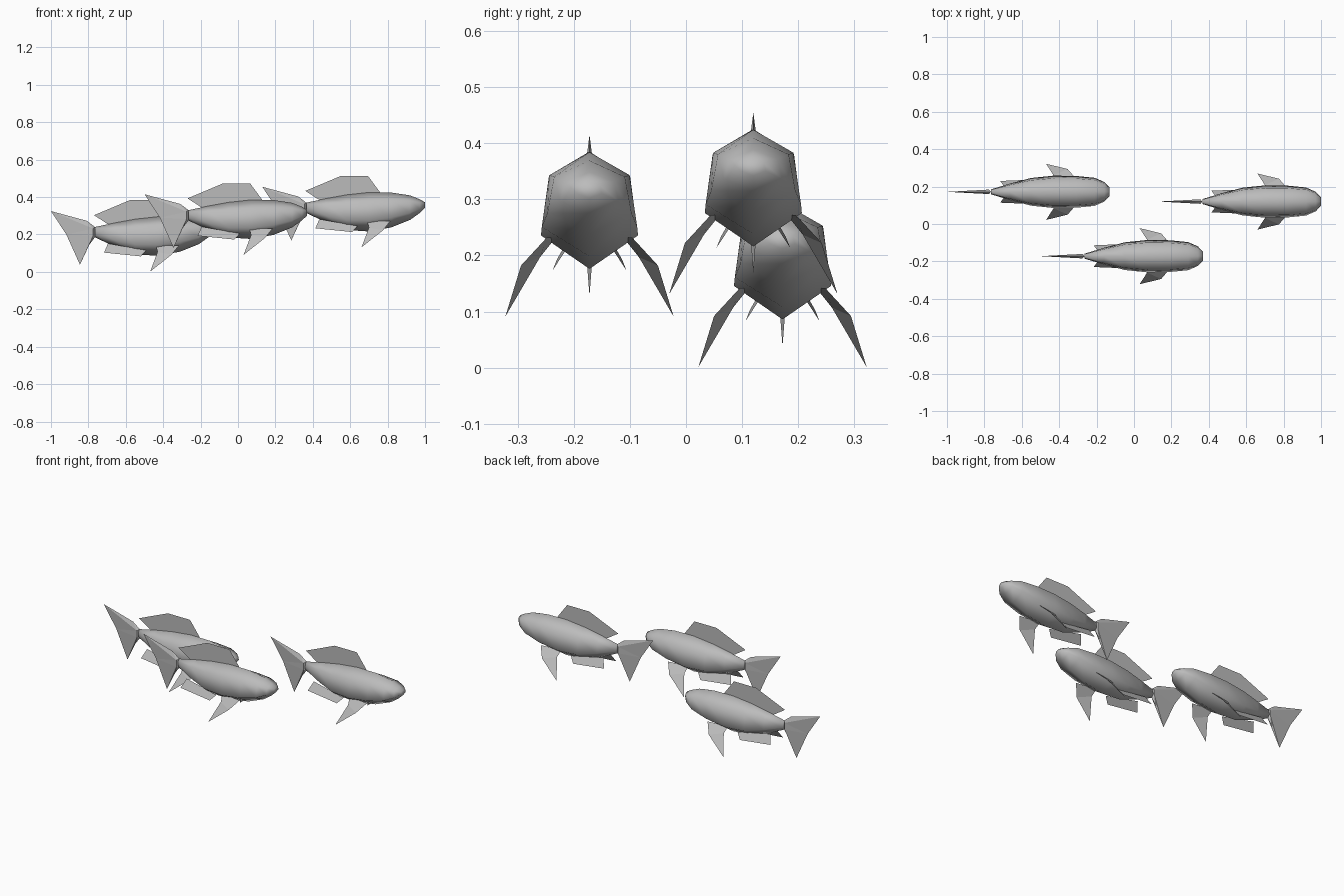
import bpy, bmesh

if "Cube" in bpy.data.objects:
    bpy.data.objects.remove(bpy.data.objects["Cube"])

grey = bpy.data.materials.new("plain_grey")
grey.diffuse_color = (0.5, 0.5, 0.5, 1)
grey.use_nodes = True
grey.node_tree.nodes["Principled BSDF"].inputs["Base Color"].default_value = grey.diffuse_color


def make(name, verts, faces, offset, smooth=False):
    mesh = bpy.data.meshes.new(name)
    mesh.from_pydata(verts, [], faces)
    bm = bmesh.new()
    bm.from_mesh(mesh)
    bmesh.ops.recalc_face_normals(bm, faces=bm.faces)
    for f in bm.faces:
        f.smooth = smooth
    bm.to_mesh(mesh)
    bm.free()
    mesh.materials.append(grey)
    obj = bpy.data.objects.new(name, mesh)
    obj.location = offset
    bpy.context.collection.objects.link(obj)
    return obj


# Body sections from nose to tail stem: x, top z, bottom z, half width
SECTIONS = [
    (1.0, 0.372, 0.342, 0.022), (0.972, 0.388, 0.315, 0.052),
    (0.92, 0.409, 0.278, 0.075), (0.82, 0.424, 0.238, 0.085),
    (0.70, 0.425, 0.216, 0.0865), (0.58, 0.412, 0.224, 0.074),
    (0.47, 0.392, 0.265, 0.045), (0.365, 0.370, 0.315, 0.013),
]


def body(offset):
    verts, faces = [], []
    for x, top, bottom, w in SECTIONS:
        h = top - bottom
        hi, lo = bottom + 0.78 * h, bottom + 0.285 * h
        verts += [(x, 0, top), (x, 0.84 * w, hi), (x, w, lo),
                  (x, 0, bottom), (x, -w, lo), (x, -0.84 * w, hi)]
    n = len(SECTIONS)
    for i in range(n - 1):
        for j in range(6):
            a, b = i * 6 + j, i * 6 + (j + 1) % 6
            faces.append((a, b, b + 6, a + 6))
    faces += [tuple(range(6)), tuple(range(6 * n - 6, 6 * n))]
    make("body", verts, faces, offset, smooth=True)


def tail_fin(offset):
    # Thin rim in the middle plane, thickened by two ridge points per side
    rim = [(0.365, 0.370), (0.322, 0.403), (0.13, 0.455), (0.212, 0.330),
           (0.285, 0.168), (0.335, 0.275), (0.365, 0.315)]
    verts = [(x, 0, z) for x, z in rim]
    verts += [(0.355, s * 0.012, z) for s in (1, -1) for z in (0.362, 0.323)]
    faces = []
    for a, b in ((7, 8), (9, 10)):
        faces += [(0, 1, a), (1, 2, a), (2, 3, a), (a, 3, b),
                  (3, 4, b), (4, 5, b), (5, 6, b), (6, 0, a, b)]
    make("tail_fin", verts, faces, offset)


def fish(offset):
    body(offset)
    tail_fin(offset)
    # Back fin in the middle plane
    dorsal = [(0.45, 0.375), (0.36, 0.433), (0.55, 0.513), (0.695, 0.513),
              (0.762, 0.422), (0.60, 0.405)]
    make("dorsal_fin", [(x, 0, z) for x, z in dorsal], [tuple(range(6))], offset)
    for side, s in (("left", 1), ("right", -1)):
        # Swept side fin folded at its middle
        pec = [(0.815, 0.076, 0.272), (0.775, 0.122, 0.222), (0.66, 0.150, 0.131),
               (0.70, 0.088, 0.237), (0.69, 0.060, 0.272)]
        make(side + "_pectoral_fin", [(x, s * y, z) for x, y, z in pec],
             [(0, 1, 3, 4), (1, 2, 3)], offset)
        # Long low fin under the belly
        pel = [(0.64, 0.045, 0.245), (0.61, 0.066, 0.213),
               (0.414, 0.058, 0.233), (0.435, 0.030, 0.282)]
        make(side + "_pelvic_fin", [(x, s * y, z) for x, y, z in pel],
             [(0, 1, 2, 3)], offset)


# School of three
for offset in ((0, 0.12, 0), (-0.63, -0.172, -0.04), (-1.13, 0.172, -0.13)):
    fish(offset)
